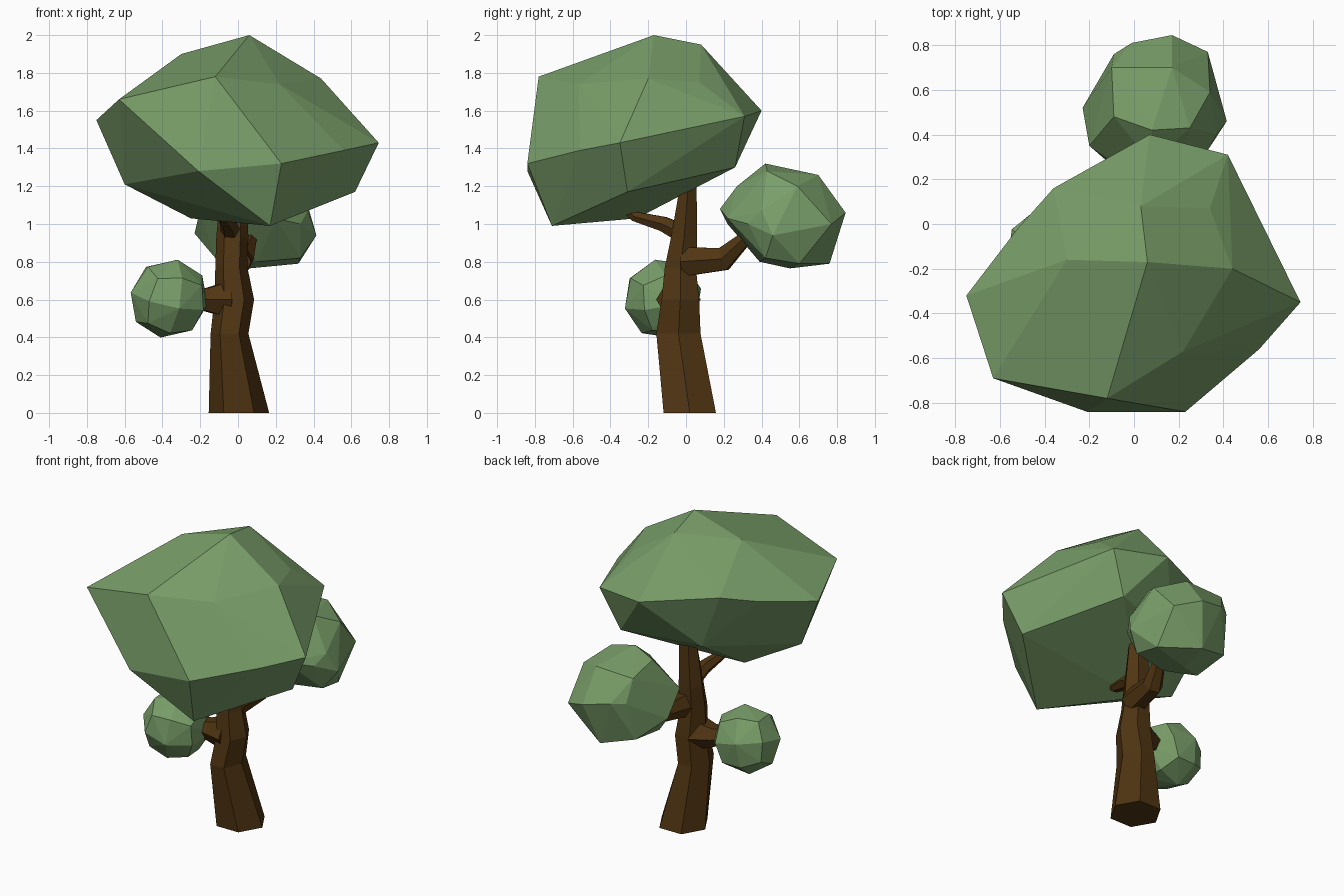
import bpy, bmesh
from math import cos, sin, tau
from mathutils import Vector, Quaternion, Euler


def material(name, rgb):
    m = bpy.data.materials.new(name)
    m.diffuse_color = (*rgb, 1)
    return m


LEAF = material("leaf_green", (0.19, 0.34, 0.14))
BARK = material("bark_brown", (0.08, 0.035, 0.006))


def finish(name, bm, mat):
    bmesh.ops.recalc_face_normals(bm, faces=bm.faces)
    me = bpy.data.meshes.new(name)
    bm.to_mesh(me)
    bm.free()
    me.materials.append(mat)
    ob = bpy.data.objects.new(name, me)
    bpy.context.collection.objects.link(ob)
    return ob


def faceted_clump(name, points):
    """Convex faceted foliage wrapped around a few corner points."""
    bm = bmesh.new()
    for p in points:
        bm.verts.new(p)
    bmesh.ops.convex_hull(bm, input=bm.verts[:])
    bmesh.ops.delete(bm, geom=[v for v in bm.verts if not v.link_faces], context='VERTS')
    bmesh.ops.dissolve_limit(bm, angle_limit=0.05, verts=bm.verts, edges=bm.edges)
    return finish(name, bm, LEAF)


def limb(name, path, sides=6, flat=False):
    """Tapered tube; each path entry is x, y, z, width radius, depth radius."""
    bm = bmesh.new()
    pts = [Vector(p[:3]) for p in path]
    rings = []
    for i, p in enumerate(path):
        d = pts[min(i + 1, len(pts) - 1)] - pts[max(i - 1, 0)]
        q = Quaternion() if flat else d.to_track_quat('Z', 'Y')
        rings.append([bm.verts.new(pts[i] + q @ Vector((p[3] * cos(tau * k / sides),
                                                        p[4] * sin(tau * k / sides), 0)))
                      for k in range(sides)])
    for a, b in zip(rings, rings[1:]):
        for k in range(sides):
            j = (k + 1) % sides
            bm.faces.new((a[k], a[j], b[j], b[k]))
    bm.faces.new(rings[0])
    bm.faces.new(rings[-1])
    return finish(name, bm, BARK)


# Trunk and branches
limb("trunk", [(0.005, 0.02, 0, .16, .16), (-0.045, -0.04, .42, .10, .135),
               (-0.02, -0.03, .6, .105, .115), (-0.035, -0.03, .77, .085, .095),
               (-0.03, -0.01, .93, .085, .08), (-0.02, 0.02, 1.3, .06, .04)], flat=True)
limb("back_branch", [(-0.01, -0.02, .80, .08, .09), (0.02, 0.2, .815, .065, .07),
                     (0.06, 0.31, .92, .04, .04), (0.08, 0.45, 1.03, .03, .03)])
limb("front_branch", [(-0.03, 0.02, .93, .06, .06), (-0.05, -0.12, 1.0, .045, .045),
                      (-0.08, -0.27, 1.04, .03, .03), (-0.1, -0.36, 1.12, .025, .025)])
limb("left_branch", [(-0.05, -0.04, .6, .12, .11), (-0.17, -0.06, .6, .075, .07),
                     (-0.3, -0.1, .62, .04, .04)])

# Main crown
faceted_clump("main_crown", [
    (0.06, -0.17, 2.0), (0.03, 0.08, 1.95), (-0.3, -0.16, 1.9), (-0.12, -0.78, 1.78),
    (0.44, -0.2, 1.77), (0.34, 0.07, 1.75), (0.22, -0.57, 1.74), (-0.63, -0.69, 1.66),
    (-0.75, -0.32, 1.55), (-0.52, -0.02, 1.6), (-0.36, 0.16, 1.65), (0.07, 0.4, 1.6),
    (0.42, 0.31, 1.57), (0.745, -0.35, 1.43), (0.56, -0.56, 1.39), (0.23, -0.84, 1.32),
    (-0.21, -0.84, 1.28), (0.62, -0.31, 1.17), (0.3, 0.26, 1.3), (-0.2, 0.12, 1.27),
    (-0.6, -0.36, 1.21), (-0.25, -0.26, 1.03), (0.17, -0.71, 0.99)])

# Rear crown
faceted_clump("rear_crown", [
    (-0.1, 0.7, 1.25), (0.17, 0.7, 1.26), (-0.09, 0.48, 1.29), (0.08, 0.42, 1.32),
    (0.25, 0.43, 1.28), (0.34, 0.59, 1.2), (0.17, 0.845, 1.06), (-0.01, 0.81, 1.1),
    (-0.09, 0.76, 1.1), (0.33, 0.77, 1.0), (-0.23, 0.52, 0.95), (-0.2, 0.35, 1.08),
    (0.415, 0.46, 0.94), (0.37, 0.4, 1.07), (0.33, 0.33, 1.0), (0.05, 0.18, 1.08),
    (0.08, 0.27, 1.2), (-0.05, 0.22, 1.0), (0.2, 0.22, 1.03), (0.32, 0.6, 0.79),
    (0.1, 0.76, 0.79), (0.06, 0.55, 0.765), (-0.12, 0.45, 0.82), (0.1, 0.39, 0.8),
    (0.33, 0.42, 0.82), (-0.12, 0.7, 0.85)])

# Small left crown: a cube pattern of corners, edges and centres pushed to a sphere
turn = Euler((0.25, 0.15, 0.3)).to_matrix()
grid = (-1, 0, 1)
faceted_clump("left_crown", [
    Vector((-0.365, -0.122, 0.605)) + turn @ (Vector((i, j, k)).normalized() * 0.215)
    for i in grid for j in grid for k in grid if (i, j, k) != (0, 0, 0)])
